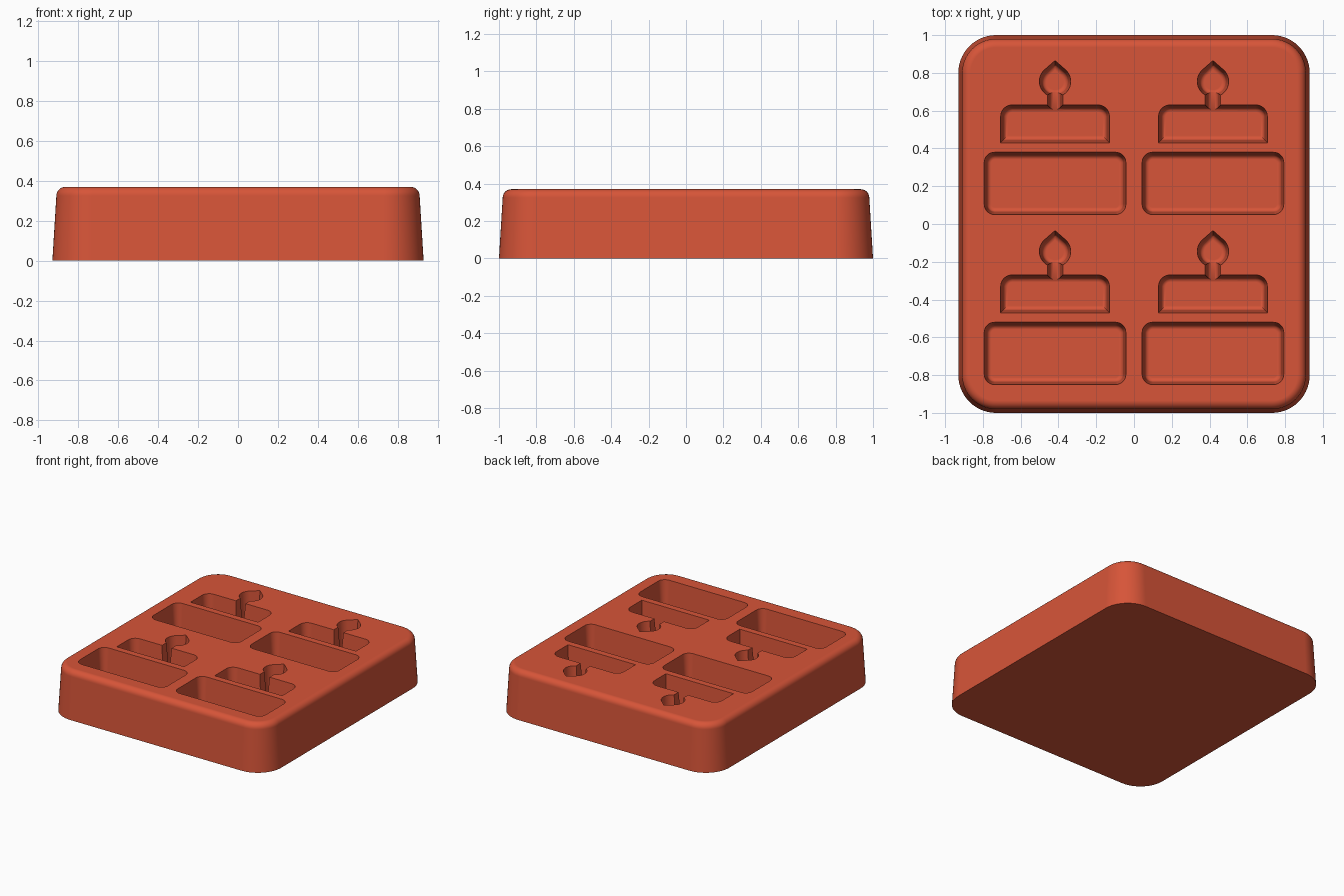
import bpy, bmesh, math
from mathutils import Vector

if "Cube" in bpy.data.objects:
    bpy.data.objects.remove(bpy.data.objects["Cube"], do_unlink=True)

TOP, FLOOR = 0.37, 0.14

red = bpy.data.materials.new("silicone_red")
red.use_nodes = True
red.diffuse_color = (0.68, 0.09, 0.04, 1)
red.node_tree.nodes["Principled BSDF"].inputs["Base Color"].default_value = red.diffuse_color


def arc(cx, cy, r, start, end, steps):
    angles = [math.radians(start + (end - start) * i / steps) for i in range(steps + 1)]
    return [Vector((cx + r * math.cos(a), cy + r * math.sin(a))) for a in angles]


def rounded_rect(x0, x1, y0, y1, r_top, r_low, steps=8):
    """Counter-clockwise outline; a zero radius leaves a square corner."""
    pts = []
    for x, y, sx, sy, r, a in ((x1, y1, -1, -1, r_top, 0), (x0, y1, 1, -1, r_top, 90),
                               (x0, y0, 1, 1, r_low, 180), (x1, y0, -1, 1, r_low, 270)):
        if r:
            pts += arc(x + sx * r, y + sy * r, r, a, a + 90, steps)
        else:
            pts.append(Vector((x, y)))
    return pts


def inset(pts, d):
    out = []
    for i, p in enumerate(pts):
        a = (p - pts[i - 1]).normalized()
        b = (pts[(i + 1) % len(pts)] - p).normalized()
        n1, n2 = Vector((-a.y, a.x)), Vector((-b.y, b.x))
        out.append(p + (n1 + n2) * d / (1 + n1.dot(n2)))
    return out


def loft(name, outline, layers, offsets=((0, 0),)):
    """Closed solid through inset copies of the outline, repeated at each offset."""
    bm = bmesh.new()
    for ox, oy in offsets:
        rings = [[bm.verts.new((p.x + ox, p.y + oy, z)) for p in inset(outline, d)]
                 for d, z in layers]
        for low, high in zip(rings, rings[1:]):
            for i in range(len(low)):
                j = (i + 1) % len(low)
                bm.faces.new((low[i], low[j], high[j], high[i]))
        bm.faces.new(rings[0][::-1])
        bm.faces.new(rings[-1])
    bmesh.ops.recalc_face_normals(bm, faces=bm.faces)
    mesh = bpy.data.meshes.new(name)
    bm.to_mesh(mesh)
    bm.free()
    mesh.materials.append(red)
    obj = bpy.data.objects.new(name, mesh)
    bpy.context.collection.objects.link(obj)
    return obj


def pocket_layers(floor, draft=0.014, r=0.024):
    """Rounded floor edge, then a slightly drafted wall up past the rim."""
    layers = []
    for i in range(6):
        a = math.radians(90 * i / 5)
        layers.append((draft + r * (1 - math.sin(a)), floor + r * (1 - math.cos(a))))
    return layers + [(0, TOP), (-0.001, TOP + 0.02)]


# Mould body: drafted sides and a rounded upper edge
edge = 0.045
body_layers = [(0, 0)]
for i in range(8):
    a = math.radians(90 * i / 7)
    body_layers.append((0.02 + edge * (1 - math.cos(a)), TOP - edge * (1 - math.sin(a))))
body = loft("mould_body", rounded_rect(-0.93, 0.93, -1, 1, 0.2, 0.2, 14), body_layers)

# Pocket outlines, relative to a column centre
cake_base = rounded_rect(-0.375, 0.375, 0.05, 0.38, 0.055, 0.055)
cake_tier = rounded_rect(-0.288, 0.288, 0.43, 0.63, 0.06, 0)
candle_stem = rounded_rect(-0.041, 0.041, 0.54, 0.76, 0, 0)
flame = arc(0, 0.755, 0.083, 130, 410, 28) + [Vector((0, 0.865))]

# Cut each pocket shape in two columns and two rows
grid = [(x, y) for x in (-0.418, 0.418) for y in (0, -0.9)]
for name, outline, floor in (("cake_base", cake_base, FLOOR), ("cake_tier", cake_tier, FLOOR),
                             ("flame", flame, FLOOR), ("candle_stem", candle_stem, FLOOR + 0.003)):
    cutter = loft(name + "_cutter", outline, pocket_layers(floor), grid)
    cutter.hide_render = True
    bpy.context.view_layer.objects.active = body
    mod = body.modifiers.new(name, "BOOLEAN")
    mod.operation, mod.solver, mod.object = "DIFFERENCE", "EXACT", cutter
    bpy.ops.object.modifier_apply(modifier=mod.name)
    bpy.data.objects.remove(cutter, do_unlink=True)

# Smooth fillets with crisp rims
bpy.ops.object.select_all(action="DESELECT")
body.select_set(True)
bpy.context.view_layer.objects.active = body
bpy.ops.object.shade_smooth_by_angle(angle=math.radians(35))
weighted = body.modifiers.new("flat_face_normals", "WEIGHTED_NORMAL")
weighted.keep_sharp = True
